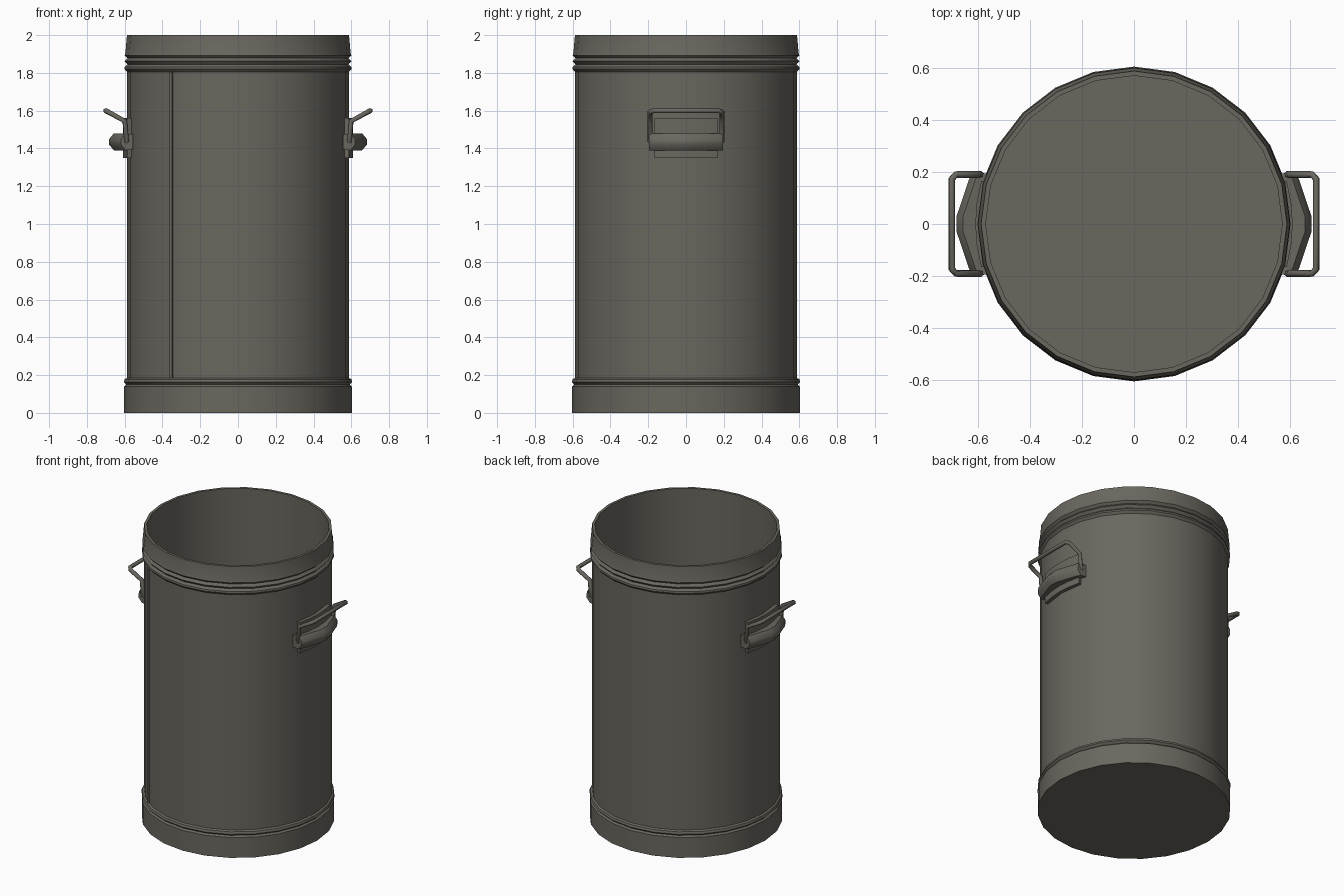
import bpy, bmesh, math
from mathutils import Vector

cube = bpy.data.objects.get("Cube")
if cube:
    bpy.data.objects.remove(cube, do_unlink=True)

SIDES = 24

metal = bpy.data.materials.new("dull_grey_metal")
metal.use_nodes = True
colour = (0.145, 0.136, 0.115, 1)
metal.diffuse_color = colour
metal.node_tree.nodes["Principled BSDF"].inputs["Base Color"].default_value = colour


def finish(bm, name, angle=35):
    """Turn a bmesh into a smooth-shaded object with sharp creases."""
    bmesh.ops.recalc_face_normals(bm, faces=bm.faces)
    mesh = bpy.data.meshes.new(name)
    bm.to_mesh(mesh)
    bm.free()
    mesh.materials.append(metal)
    obj = bpy.data.objects.new(name, mesh)
    bpy.context.collection.objects.link(obj)
    bpy.ops.object.select_all(action='DESELECT')
    obj.select_set(True)
    bpy.context.view_layer.objects.active = obj
    bpy.ops.object.shade_smooth_by_angle(angle=math.radians(angle))
    return obj


def loft(bm, rings, closed=False, caps=True):
    """Bridge rings of points that all have the same count."""
    loops = [[bm.verts.new(p) for p in ring] for ring in rings]
    pairs = list(zip(loops, loops[1:]))
    if closed:
        pairs.append((loops[-1], loops[0]))
    for a, b in pairs:
        for i in range(len(a)):
            j = (i + 1) % len(a)
            bm.faces.new((a[i], a[j], b[j], b[i]))
    if caps and not closed:
        bm.faces.new(loops[0])
        bm.faces.new(loops[-1])


def revolve(name, profile):
    """Revolve (radius, height) points about z; both ends become flat discs."""
    bm = bmesh.new()
    turns = [i * math.tau / SIDES for i in range(SIDES)]
    loft(bm, [[(r * math.cos(t), r * math.sin(t), z) for t in turns] for r, z in profile])
    return finish(bm, name)


def arc_plate(name, r0, r1, z0, z1, middle, half, steps):
    """Thin curved plate lying against the can wall."""
    bm = bmesh.new()
    rings = []
    for i in range(steps + 1):
        t = middle - half + 2 * half * i / steps
        c, s = math.cos(t), math.sin(t)
        rings.append([(r * c, r * s, z) for r, z in ((r0, z0), (r1, z0), (r1, z1), (r0, z1))])
    loft(bm, rings)
    return finish(bm, name)


# Open can: outer wall with skirt and beads, rim, inner wall and floor
revolve("can_body", [
    (0.603, 0), (0.603, 0.14), (0.592, 0.15), (0.605, 0.163), (0.60, 0.178),
    (0.588, 0.185), (0.588, 1.805), (0.602, 1.82), (0.60, 1.832), (0.585, 1.845),
    (0.60, 1.862), (0.585, 1.878), (0.60, 1.893), (0.596, 1.905), (0.588, 2.0),
    (0.57, 2.0), (0.57, 0.02)])

# Vertical sheet seam on the front
arc_plate("wall_seam", 0.575, 0.592, 0.185, 1.805, math.radians(233), 0.012, 1)


def handle(side, label):
    # Mounting plate
    arc_plate(label + "_handle_plate", 0.575, 0.61, 1.35, 1.56,
              0 if side > 0 else math.pi, 0.275, 4)

    # Folded clamp, bulging at its middle
    bm = bmesh.new()
    rings = []
    for y, reach in ((-0.195, 0.62), (-0.17, 0.635), (-0.03, 0.682), (0.03, 0.682),
                     (0.17, 0.635), (0.195, 0.62)):
        back = 0.555 if abs(y) > 0.1 else 0.58
        section = ((back, 1.395), (reach - 0.025, 1.39), (reach, 1.42),
                   (reach, 1.45), (reach - 0.025, 1.48), (back, 1.475))
        rings.append([(side * x, y, z) for x, z in section])
    loft(bm, rings)
    finish(bm, label + "_handle_clamp", 50)

    # Bent wire grip: a closed loop swept with a six-sided section
    half = [(0.585, 0.175, 1.42), (0.59, 0.19, 1.44), (0.60, 0.19, 1.545),
            (0.685, 0.19, 1.592), (0.701, 0.172, 1.60)]
    path = [Vector((side * x, y, z)) for x, y, z in half]
    path += [Vector((p.x, -p.y, p.z)) for p in reversed(path)]
    bm = bmesh.new()
    rings = []
    centre = sum(path, Vector()) / len(path)
    for i, p in enumerate(path):
        before = (p - path[i - 1]).normalized()
        after = (path[(i + 1) % len(path)] - p).normalized()
        tangent = (before + after).normalized()
        u = (p - centre)
        u = (u - tangent * u.dot(tangent)).normalized()
        v = tangent.cross(u)
        rings.append([p + 0.014 * (u * math.cos(k * math.tau / 6) + v * math.sin(k * math.tau / 6))
                      for k in range(6)])
    loft(bm, rings, closed=True)
    finish(bm, label + "_handle_grip", 65)


handle(1, "left")
handle(-1, "right")
